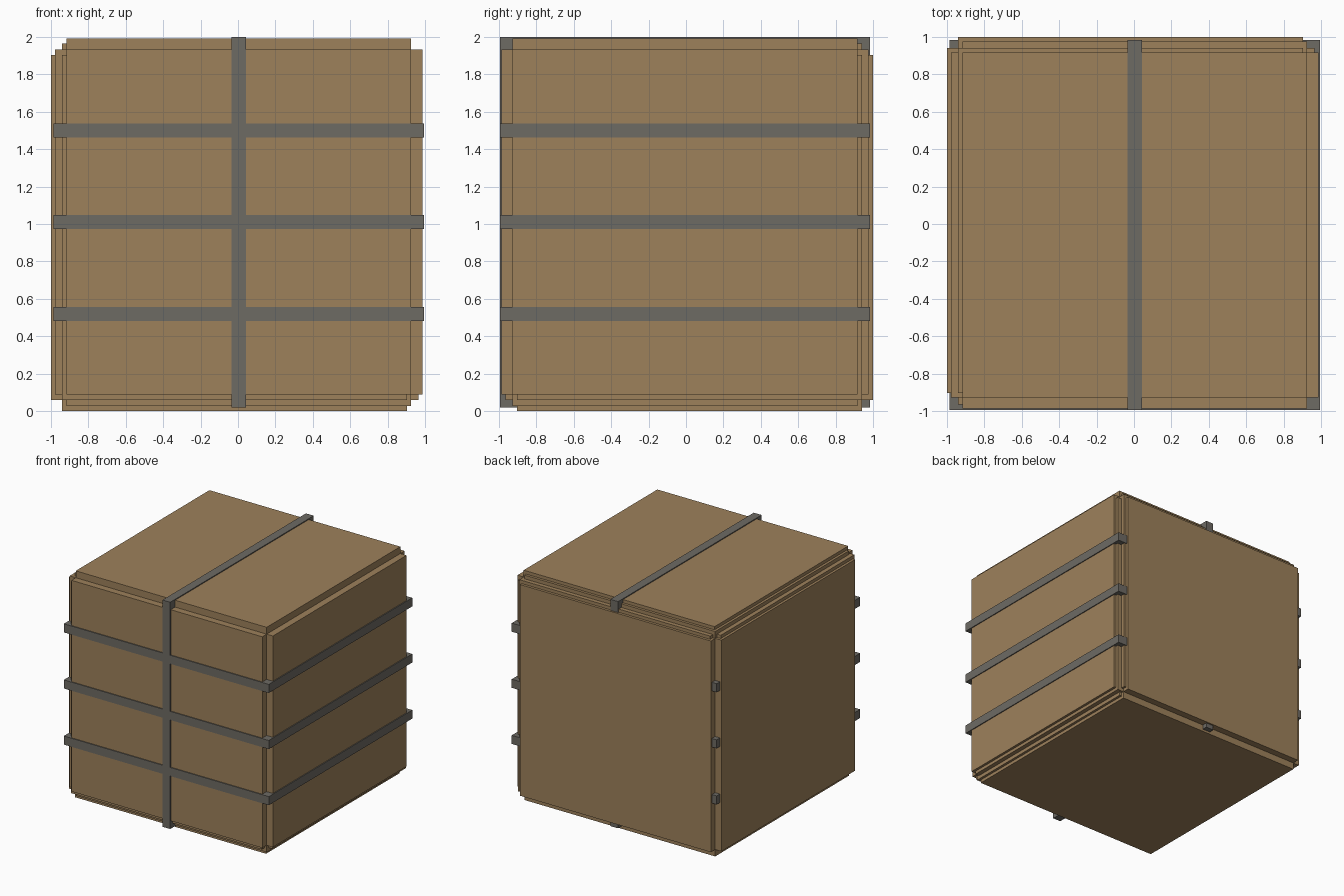
import bpy
from mathutils import Vector

if "Cube" in bpy.data.objects:
    bpy.data.objects.remove(bpy.data.objects["Cube"])


def material(name, rgb):
    m = bpy.data.materials.new(name)
    m.diffuse_color = (*rgb, 1)
    m.use_nodes = True
    m.node_tree.nodes["Principled BSDF"].inputs["Base Color"].default_value = m.diffuse_color
    return m


WOOD = material("wood", (0.34, 0.22, 0.105))
METAL = material("metal", (0.155, 0.145, 0.127))


def box(name, centre, half, mat):
    bpy.ops.mesh.primitive_cube_add(size=2, location=centre)
    ob = bpy.context.object
    ob.name = name
    ob.scale = half
    bpy.ops.object.transform_apply(location=False, rotation=False, scale=True)
    ob.data.materials.append(mat)
    return ob


def panels(name, centre):
    # three slabs crossing at the centre, leaving a notch along each edge
    for axis, label in enumerate(("sides", "front_back", "top_bottom")):
        half = [0.922] * 3
        half[axis] = 0.982
        box(f"{name}_{label}", centre, half, WOOD)


def strap(name, centre, normal, width):
    # closed square band of four bars around the given axis
    reach, thick = 0.99, 0.0375
    a, b = [i for i in range(3) if i != normal]
    for along, out, length in ((a, b, reach), (b, a, reach - 2 * thick)):
        for side in (-1, 1):
            pos = Vector(centre)
            pos[out] += side * (reach - thick)
            half = [0, 0, 0]
            half[normal], half[out], half[along] = width / 2, thick, length
            box(name, pos, half, METAL)


# two slightly offset layers of crate panels
mid = Vector((0.004, -0.005, 1.01))
panels("inner_panel", mid)
panels("outer_panel", (-0.018, 0.018, 0.982))

# three horizontal straps and one vertical strap
for dz in (-0.49, 0, 0.49):
    strap("horizontal_strap", mid + Vector((0, 0, dz)), 2, 0.075)
strap("vertical_strap", mid, 0, 0.075)
